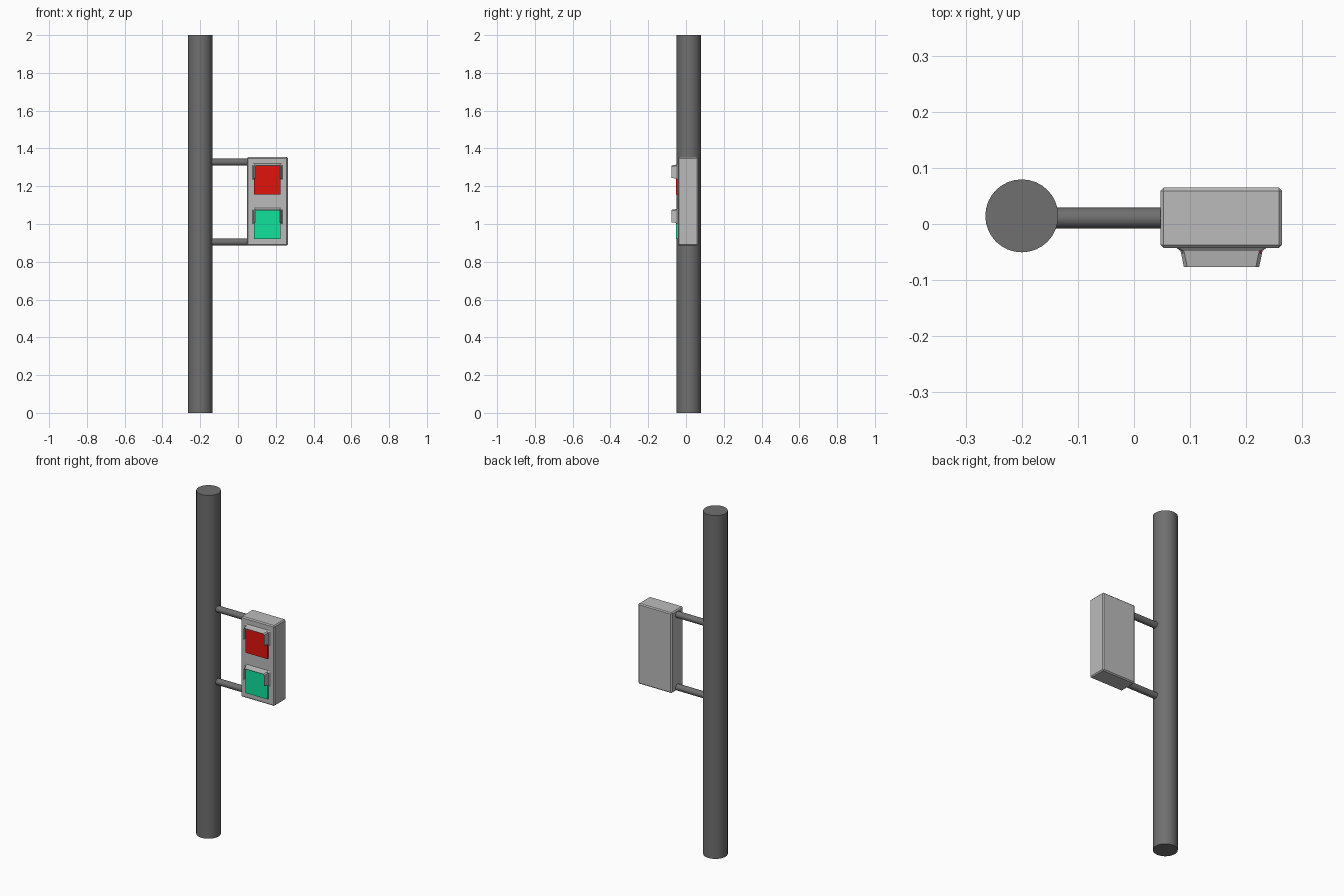
import bpy, bmesh, math

if "Cube" in bpy.data.objects:
    bpy.data.objects.remove(bpy.data.objects["Cube"])

def material(name, rgb):
    m = bpy.data.materials.new(name)
    m.diffuse_color = (*rgb, 1)
    m.use_nodes = True
    m.node_tree.nodes["Principled BSDF"].inputs["Base Color"].default_value = m.diffuse_color
    return m

DARK = material("dark_grey", (0.16, 0.16, 0.16))
LIGHT = material("light_grey", (0.5, 0.5, 0.5))
RED = material("red", (0.75, 0.007, 0.004))
GREEN = material("green", (0.005, 0.75, 0.33))

def cylinder(name, r, length, loc, rot=(0, 0, 0), sides=32):
    bpy.ops.mesh.primitive_cylinder_add(vertices=sides, radius=r, depth=length, location=loc, rotation=rot)
    o = bpy.context.object
    o.name = name
    o.data.materials.append(DARK)
    bpy.ops.object.shade_smooth_by_angle(angle=math.radians(35))
    return o

def box(name, lo, hi, mat, bevel=0):
    bpy.ops.mesh.primitive_cube_add(size=1, location=[(a + b) / 2 for a, b in zip(lo, hi)])
    o = bpy.context.object
    o.name = name
    o.scale = [b - a for a, b in zip(lo, hi)]
    bpy.ops.object.transform_apply(location=False, rotation=False, scale=True)
    o.data.materials.append(mat)
    if bevel:
        b = o.modifiers.new("bevel", 'BEVEL')
        b.width, b.segments = bevel, 1
    return o

CX = 0.156  # centre of the signal box

def hood(name, top):
    # open U-shaped visor: flared foot, then tapering forward
    # each ring: y, half width, top z, lower end z
    rings = [(-0.042, 0.081, top + 0.006, top - 0.082),
             (-0.048, 0.073, top + 0.001, top - 0.073),
             (-0.077, 0.067, top - 0.004, top - 0.071)]
    bm = bmesh.new()
    rows = []
    for y, w, zt, zb in rings:
        c = 0.006  # small corner chamfer
        pts = [(-w, zb), (-w, zt - c), (-w + c, zt), (w - c, zt), (w, zt - c), (w, zb)]
        rows.append([bm.verts.new((CX + x, y, z)) for x, z in pts])
    for a, b in zip(rows, rows[1:]):
        for i in range(5):
            bm.faces.new((a[i], a[i + 1], b[i + 1], b[i]))
    bmesh.ops.recalc_face_normals(bm, faces=bm.faces)
    # make the normals face outward from the visor
    top_face = max(bm.faces, key=lambda f: f.calc_center_median().z)
    if top_face.normal.z < 0:
        bmesh.ops.reverse_faces(bm, faces=bm.faces)
    me = bpy.data.meshes.new(name)
    bm.to_mesh(me)
    bm.free()
    o = bpy.data.objects.new(name, me)
    bpy.context.collection.objects.link(o)
    me.materials.append(LIGHT)
    s = o.modifiers.new("thickness", 'SOLIDIFY')
    s.thickness, s.offset = 0.003, -1

# Pole
cylinder("pole", 0.065, 2, (-0.2, 0.0145, 1))

# Bracket arms
for name, z in (("upper_arm", 1.327), ("lower_arm", 0.904)):
    cylinder(name, 0.0185, 0.24, (-0.06, 0.0105, z), (0, math.pi / 2, 0), 16)

# Signal box
box("signal_box", (0.047, -0.043, 0.886), (0.264, 0.065, 1.354), LIGHT, 0.006)

# Lamps with visors
for name, top, mat in (("red", 1.314, RED), ("green", 1.079, GREEN)):
    box(name + "_lamp", (CX - 0.07, -0.053, top - 0.158), (CX + 0.07, -0.035, top - 0.002), mat)
    hood(name + "_hood", top)
